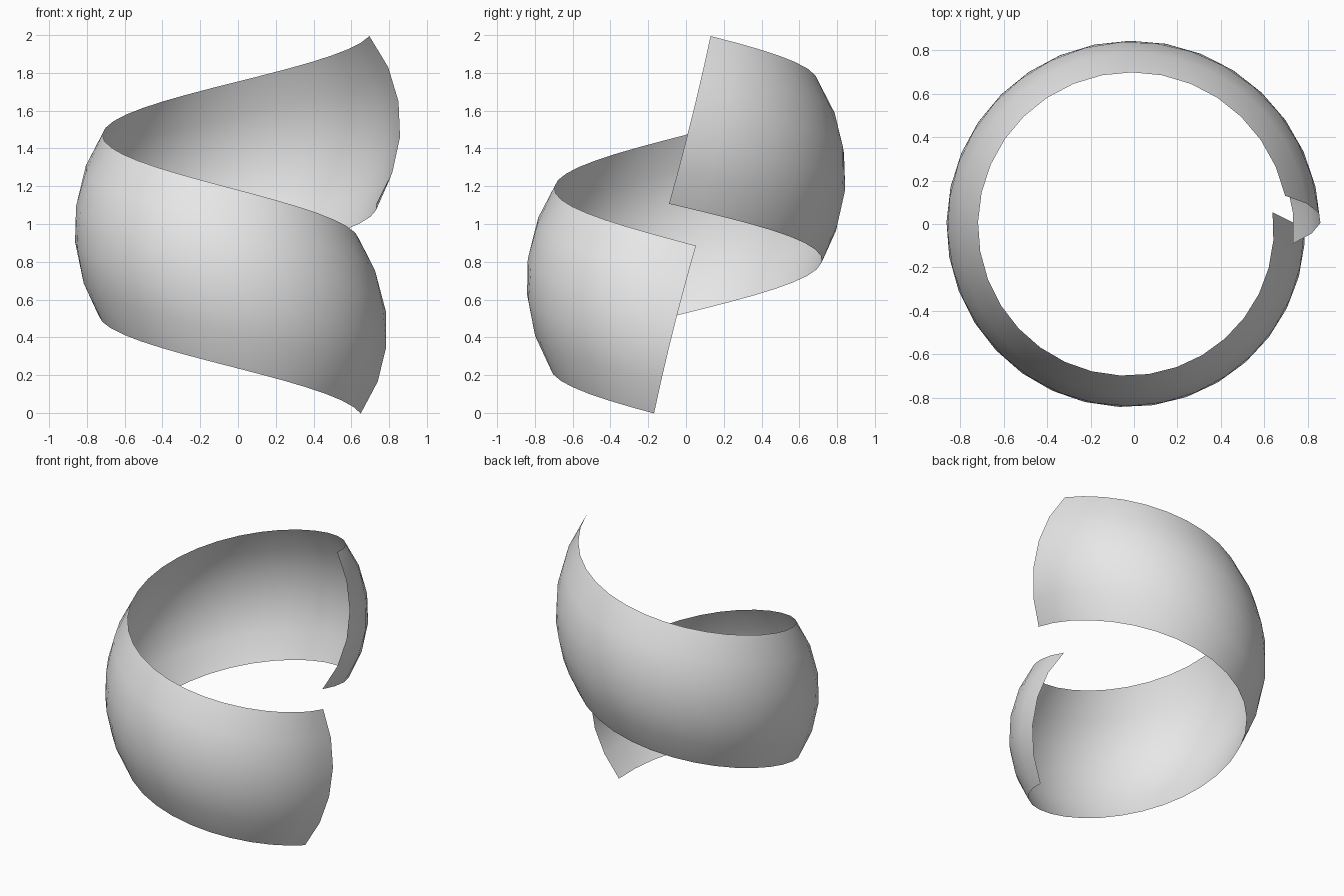
import bpy, bmesh
from math import sin, cos, radians

cube = bpy.data.objects.get("Cube")
if cube:
    bpy.data.objects.remove(cube)

# Sweep: one widening, climbing turn
STEPS, BANDS = 32, 5
START, END = radians(-3.4), radians(-357)
R_START, R_END = 0.811, 0.881
Z_START, Z_END = 0.445, 1.555
CENTRE_X, CENTRE_Y = -0.02, -0.0175

# Cross-section: shallow arc, tilted square to the climb, rolled slightly inward
ARC_RADIUS, ARC_HALF = 0.79, radians(35.4)
PITCH, ROLL = radians(14), radians(1.6)


def section():
    """Arc points as (radial, tangential, vertical) offsets, bottom to top."""
    points = []
    for i in range(BANDS + 1):
        a = ARC_HALF * (2 * i / BANDS - 1)
        out, up = ARC_RADIUS * (cos(a) - 1), ARC_RADIUS * sin(a)
        out, up = out * cos(ROLL) - up * sin(ROLL), up * cos(ROLL) + out * sin(ROLL)
        points.append((out, up * sin(PITCH), up * cos(PITCH)))
    return points


def lerp(a, b, t):
    return a + (b - a) * t


# Curved ribbon surface
bm = bmesh.new()
rows = []
for s in range(STEPS + 1):
    t = s / STEPS
    ang = lerp(START, END, t)
    row = []
    for out, side, up in section():
        r = lerp(R_START, R_END, t) + out
        row.append(bm.verts.new((
            CENTRE_X + r * cos(ang) - side * sin(ang),
            CENTRE_Y + r * sin(ang) + side * cos(ang),
            lerp(Z_START, Z_END, t) + up)))
    rows.append(row)
for a, b in zip(rows, rows[1:]):
    for i in range(BANDS):
        bm.faces.new((a[i], a[i + 1], b[i + 1], b[i]))

mesh = bpy.data.meshes.new("spiral_ribbon")
bm.to_mesh(mesh)
bm.free()
ribbon = bpy.data.objects.new("spiral_ribbon", mesh)
bpy.context.collection.objects.link(ribbon)

# Light grey finish
grey = bpy.data.materials.new("light_grey")
grey.use_nodes = True
colour = (0.8, 0.8, 0.8, 1)
grey.diffuse_color = colour
grey.node_tree.nodes["Principled BSDF"].inputs["Base Color"].default_value = colour
mesh.materials.append(grey)

# Smooth shading
bpy.context.view_layer.objects.active = ribbon
ribbon.select_set(True)
bpy.ops.object.shade_smooth()
